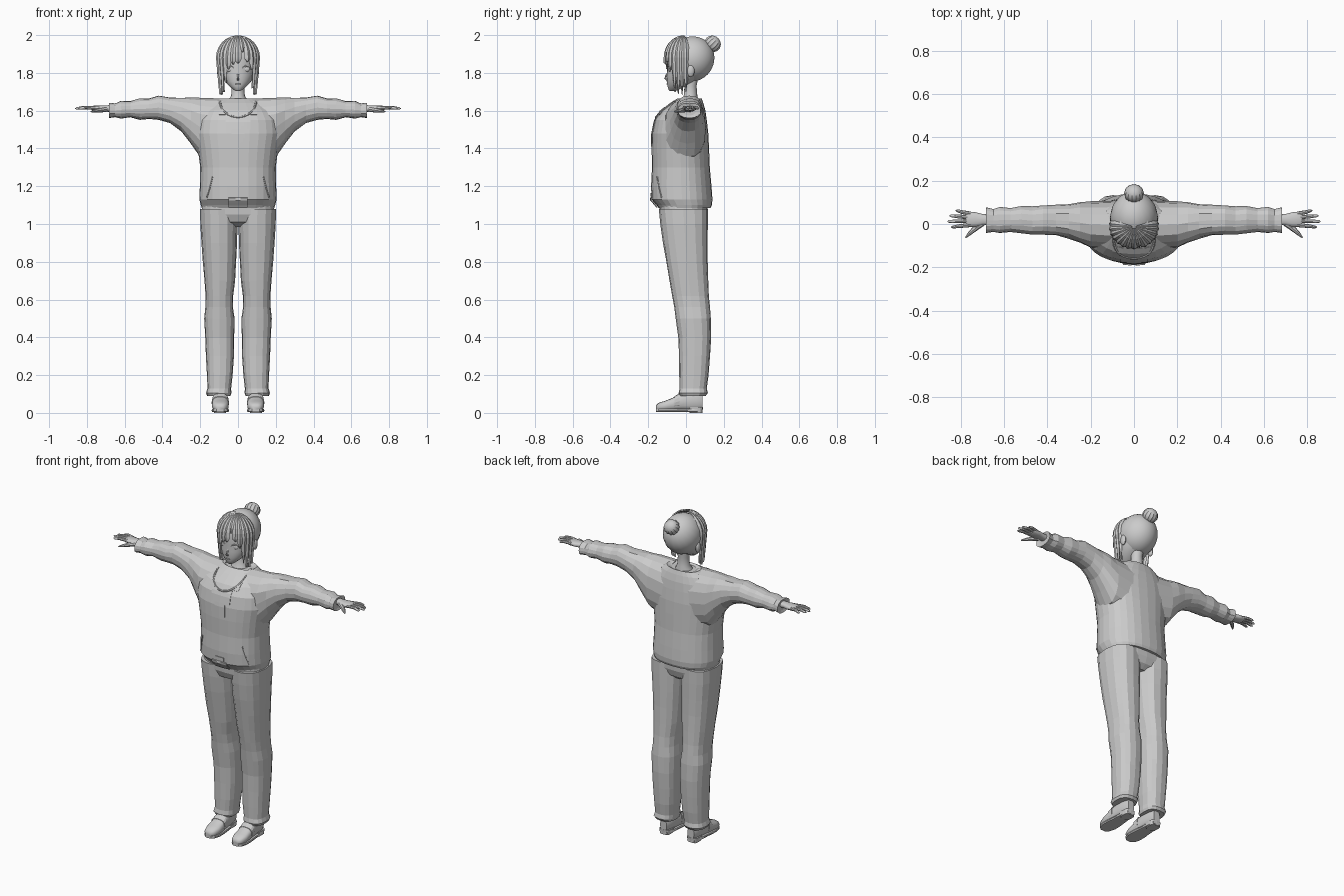
import bpy, bmesh, math, random
from mathutils import Vector
from mathutils.bvhtree import BVHTree

if "Cube" in bpy.data.objects:
    bpy.data.objects.remove(bpy.data.objects["Cube"])

random.seed(4)
GREY = bpy.data.materials.new("plain grey")
GREY.diffuse_color = (0.6, 0.6, 0.6, 1)
GREY.use_nodes = True
GREY.node_tree.nodes["Principled BSDF"].inputs["Base Color"].default_value = GREY.diffuse_color


def finish(name, bm, mirror=False, smooth=0):
    bmesh.ops.recalc_face_normals(bm, faces=bm.faces)
    me = bpy.data.meshes.new(name)
    bm.to_mesh(me)
    bm.free()
    ob = bpy.data.objects.new(name, me)
    bpy.context.collection.objects.link(ob)
    me.materials.append(GREY)
    if mirror:
        ob.modifiers.new("Mirror", 'MIRROR').use_clip = False
    if smooth:
        bpy.ops.object.select_all(action='DESELECT')
        ob.select_set(True)
        bpy.context.view_layer.objects.active = ob
        bpy.ops.object.shade_smooth_by_angle(angle=math.radians(smooth))
    return ob


def skin_rings(bm, rings):
    """Bridge equal-sized point rings and cap both ends."""
    vs = [[bm.verts.new(p) for p in r] for r in rings]
    n = len(vs[0])
    for a, b in zip(vs, vs[1:]):
        for i in range(n):
            bm.faces.new((a[i], a[(i + 1) % n], b[(i + 1) % n], b[i]))
    bm.faces.new(vs[0])
    bm.faces.new(vs[-1])


def loft(name, axis, rows, n=20, p=2.3, mirror=False, smooth=0, jitter=0):
    """Rows are (position on axis, a0, a1, b0, b1) bounds of a rounded section."""
    bm, rings = bmesh.new(), []
    for t, a0, a1, b0, b1 in rows:
        ring = []
        for i in range(n):
            u = 2 * math.pi * i / n
            c, s = math.cos(u), math.sin(u)
            k = 1 + random.uniform(-jitter, jitter)
            a = (a0 + a1) / 2 + (a1 - a0) / 2 * k * math.copysign(abs(c) ** (2 / p), c)
            b = (b0 + b1) / 2 + (b1 - b0) / 2 * k * math.copysign(abs(s) ** (2 / p), s)
            ring.append({'x': (t, a, b), 'y': (a, t, b), 'z': (a, b, t)}[axis])
        rings.append(ring)
    skin_rings(bm, rings)
    return finish(name, bm, mirror, smooth)


def tube(name, pts, radii, n=8, mirror=False, flat=1.0):
    """Tapered round limb through the points."""
    bm, rings = bmesh.new(), []
    pts = [Vector(q) for q in pts]
    for i, q in enumerate(pts):
        d = (pts[min(i + 1, len(pts) - 1)] - pts[max(i - 1, 0)]).normalized()
        side = d.cross(Vector((0, 0, 1))).normalized()
        up = side.cross(d)
        rings.append([q + radii[i] * (side * math.cos(2 * math.pi * k / n)
                      + up * flat * math.sin(2 * math.pi * k / n)) for k in range(n)])
    skin_rings(bm, rings)
    return finish(name, bm, mirror, 40)


def sphere(name, centre, scale, seg=24, rings=14, ridge=0, tilt=0, smooth=40):
    bm = bmesh.new()
    bmesh.ops.create_uvsphere(bm, u_segments=seg, v_segments=rings, radius=1)
    for v in bm.verts:
        a = round(math.atan2(v.co.y, v.co.x) / (2 * math.pi / seg))
        if a % 2:
            v.co.xy *= 1 - ridge
        q = Vector((v.co.x * scale[0], v.co.y * scale[1], v.co.z * scale[2]))
        y, z = q.y, q.z
        q.y = y * math.cos(tilt) - z * math.sin(tilt)
        q.z = y * math.sin(tilt) + z * math.cos(tilt)
        v.co = q + Vector(centre)
    return finish(name, bm, False, smooth)


# Sweater body: rows mirrored in x, given as z, half width, front, back
body = [(1.085, .192, -.145, .13), (1.10, .197, -.155, .137), (1.13, .205, -.182, .14),
        (1.2, .202, -.185, .135), (1.3, .2, -.18, .126), (1.4, .213, -.182, .122),
        (1.48, .228, -.18, .118), (1.55, .22, -.166, .11), (1.6, .19, -.135, .103),
        (1.64, .15, -.085, .092), (1.665, .105, -.045, .083), (1.655, .075, -.035, .07)]
sweater = loft("sweater_body", 'z', [(z, -w, w, f, b) for z, w, f, b in body], 28, 2.3)
sleeve = [(.08, -.12, .11, 1.32, 1.66), (.2, -.11, .105, 1.355, 1.67), (.25, -.088, .1, 1.425, 1.67),
          (.3, -.067, .092, 1.49, 1.67), (.36, -.053, .087, 1.535, 1.67), (.42, -.048, .085, 1.552, 1.68),
          (.47, -.05, .08, 1.557, 1.665), (.52, -.043, .083, 1.552, 1.665), (.57, -.036, .073, 1.564, 1.65),
          (.62, -.043, .078, 1.557, 1.652), (.65, -.037, .07, 1.565, 1.638), (.683, -.043, .078, 1.56, 1.643),
          (.678, -.02, .055, 1.575, 1.63)]
loft("sleeve", 'x', sleeve, 16, 2.3, mirror=True, jitter=.03)

# Raised panels and collar projected onto the sweater front
tree = BVHTree.FromObject(sweater, bpy.context.evaluated_depsgraph_get())


def on_front(x, z, lift):
    hit = tree.ray_cast(Vector((x, -1, z)), Vector((0, 1, 0)))[0]
    return Vector((x, (hit.y if hit else -.05) - lift, z))


def panel(name, rects):
    bm = bmesh.new()
    for x0, x1, z0, z1 in rects:
        g = [[bm.verts.new(on_front(x0 + (x1 - x0) * i / 8, z0 + (z1 - z0) * j / 4, .004))
              for i in range(9)] for j in range(5)]
        for j in range(4):
            for i in range(8):
                bm.faces.new((g[j][i], g[j][i + 1], g[j + 1][i + 1], g[j + 1][i]))
    bmesh.ops.remove_doubles(bm, verts=bm.verts, dist=.0005)
    ob = finish(name, bm)
    ob.modifiers.new("Thickness", 'SOLIDIFY').thickness = .006


panel("chest_panel", [(-.1, .1, 1.58, 1.62), (-.065, .065, 1.5, 1.58), (-.035, .035, 1.41, 1.5)])
panel("hem_tab", [(-.05, .05, 1.09, 1.14), (-.03, .03, 1.14, 1.165)])
scoop = [on_front(.095 * math.sin(u), 1.65 - .085 * math.cos(u), .002)
         for u in [math.radians(a) for a in range(-88, 89, 11)]]
tube("collar_edge", scoop, [.006] * len(scoop), 6)
slit = [on_front(x, z, .001) for x, z in ((.135, 1.25), (.15, 1.19), (.165, 1.14))]
tube("pocket_edge", slit, [.004] * 3, 6, mirror=True)

# Trousers
loft("trouser_hips", 'z', [(.985, -.09, .09, -.07, .07), (1.01, -.165, .165, -.12, .1),
     (1.05, -.194, .194, -.138, .113), (1.1, -.19, .19, -.142, .115)], 24, 2.6)
leg = [(.09, .04, .163, -.032, .105), (.105, .036, .17, -.04, .115), (.13, .036, .162, -.034, .11),
       (.2, .028, .165, -.036, .12), (.3, .022, .17, -.037, .127), (.4, .02, .174, -.04, .133),
       (.5, .018, .18, -.054, .132), (.56, .026, .172, -.062, .126), (.62, .026, .172, -.073, .122),
       (.7, .016, .178, -.088, .117), (.8, .01, .186, -.105, .115), (.9, .006, .193, -.121, .115),
       (1.0, .003, .199, -.135, .115), (1.08, .005, .2, -.143, .115)]
loft("trouser_leg", 'z', leg, 16, 2.5, mirror=True, jitter=.012)

# Shoes with sole, heel, strap and ankle
shoe = [(-.158, .076, .112, .014, .04), (-.145, .06, .128, .01, .053), (-.11, .049, .138, .01, .064),
        (-.07, .049, .138, .01, .08), (-.03, .053, .133, .012, .103), (.01, .058, .13, .012, .112),
        (.06, .062, .127, .015, .105), (.088, .072, .116, .02, .095)]
loft("shoe", 'y', shoe, 16, 2.6, mirror=True, smooth=45)
loft("shoe_sole", 'y', [(t, a - .002, b + .002, .004, .022) for t, a, b, _, _ in shoe], 12, 5, mirror=True)
loft("shoe_heel", 'z', [(0, .064, .126, .02, .087), (.03, .06, .13, .012, .09)], 16, 4, mirror=True)
loft("shoe_strap", 'y', [(-.062, .047, .14, .02, .087), (-.035, .05, .137, .02, .104)], 16, 2.6, mirror=True)
loft("ankle", 'z', [(.07, .065, .125, -.005, .075), (.2, .06, .13, -.005, .08)], 12, 2, mirror=True)

# Hands
loft("palm", 'x', [(.66, -.005, .045, 1.592, 1.63), (.7, -.006, .046, 1.595, 1.628),
     (.73, -.014, .054, 1.596, 1.627), (.765, -.014, .058, 1.599, 1.626), (.775, -.01, .054, 1.603, 1.623)],
     12, 2.4, mirror=True, smooth=50)
for name, y0, y1, tip in (("index_finger", -.005, -.014, .845), ("middle_finger", .013, .012, .862),
                          ("ring_finger", .031, .038, .853), ("little_finger", .048, .062, .825)):
    mid = (.765 + tip) / 2
    tube(name, [(.755, y0, 1.614), (mid, (y0 + y1) / 2, 1.617), (tip - .008, y1, 1.612), (tip, y1, 1.611)],
         [.0095, .009, .0065, .002], 8, True)
tube("thumb", [(.7, .005, 1.608), (.735, -.022, 1.602), (.76, -.044, 1.598), (.778, -.063, 1.595)],
     [.015, .0125, .009, .003], 8, True)

# Neck and head
loft("neck", 'z', [(1.6, -.075, .075, -.05, .07), (1.655, -.05, .05, -.025, .065), (1.68, -.036, .036, -.012, .06),
     (1.73, -.033, .033, -.008, .056), (1.8, -.04, .04, -.02, .07)], 16, 2, smooth=50)
face = [(1.703, .01, -.085, -.06), (1.71, .023, -.092, -.04), (1.73, .047, -.098, .0), (1.755, .07, -.102, .045),
        (1.79, .087, -.102, .09), (1.83, .096, -.1, .12), (1.88, .1, -.102, .13), (1.93, .09, -.09, .12),
        (1.97, .062, -.06, .09)]
loft("face", 'z', [(z, -w, w, f, b) for z, w, f, b in face], 24, 2.15, smooth=60)
tube("nose", [(0, -.095, 1.805), (0, -.105, 1.785), (0, -.113, 1.772), (0, -.1, 1.764)],
     [.003, .006, .005, .006], 6)
sphere("lips", (0, -.1, 1.741), (.014, .004, .003), 12, 6)
for s in (-1, 1):
    side = "left" if s > 0 else "right"
    sphere(side + "_eye", (s * .043, -.086, 1.82), (.02, .008, .015), 16, 8)
    tube(side + "_upper_lash", [(s * .02, -.099, 1.825), (s * .04, -.095, 1.838), (s * .066, -.08, 1.828)],
         [.002, .004, .002], 6)
    sphere(side + "_ear", (s * .1, .025, 1.81), (.012, .02, .032), 12, 8)

# Scalp hair swept back into a bun
sphere("back_hair", (0, .03, 1.873), (.11, .119, .123), 36, 18, ridge=.015, tilt=-math.pi / 4)
sphere("hair_bun", (0, .141, 1.954), (.046, .046, .042), 28, 12, ridge=.08, tilt=-math.pi / 4)
tube("bun_tie", [(0, .105, 1.92), (0, .121, 1.936)], [.036, .038], 16)


# Front hair locks running from the crown over a dome, then hanging
def lock(name, ang, end, half, ridge=.008):
    bm, rings = bmesh.new(), []
    path = [(math.cos(math.radians(e)), 1.88 + .117 * math.sin(math.radians(e))) for e in range(84, -1, -14)]
    hang = max(1.88 - end, .0)
    path = [q for q in path if q[1] > end]
    path += [(1 - .9 * (hang * k / 4) ** 1.1 * (hang > .1), 1.88 - hang * k / 4) for k in range(1, 5)] if hang else []
    for i, (r, z) in enumerate(path):
        t = i / (len(path) - 1)
        w = half * (1 if t < .6 else max(.08, 1 - ((t - .6) / .4) ** 2))
        ring = []
        for da, k in ((-w, 0), (0, ridge), (w, 0), (0, -.012)):
            a = math.radians(ang + da)
            ring.append(((.109 + k) * r * math.sin(a), -.012 - (.098 + k) * r * math.cos(a), z + k * .2))
        rings.append(ring)
    skin_rings(bm, rings)
    finish(name, bm)


ends = [1.70, 1.685, 1.69, 1.70, 1.75, 1.82, 1.845, 1.85, 1.885, 1.86, 1.82, 1.72, 1.69, 1.685, 1.70]
for i, end in enumerate(ends):
    lock("front_hair_lock_%02d" % i, -98 + 14 * i, end, 10.5)
